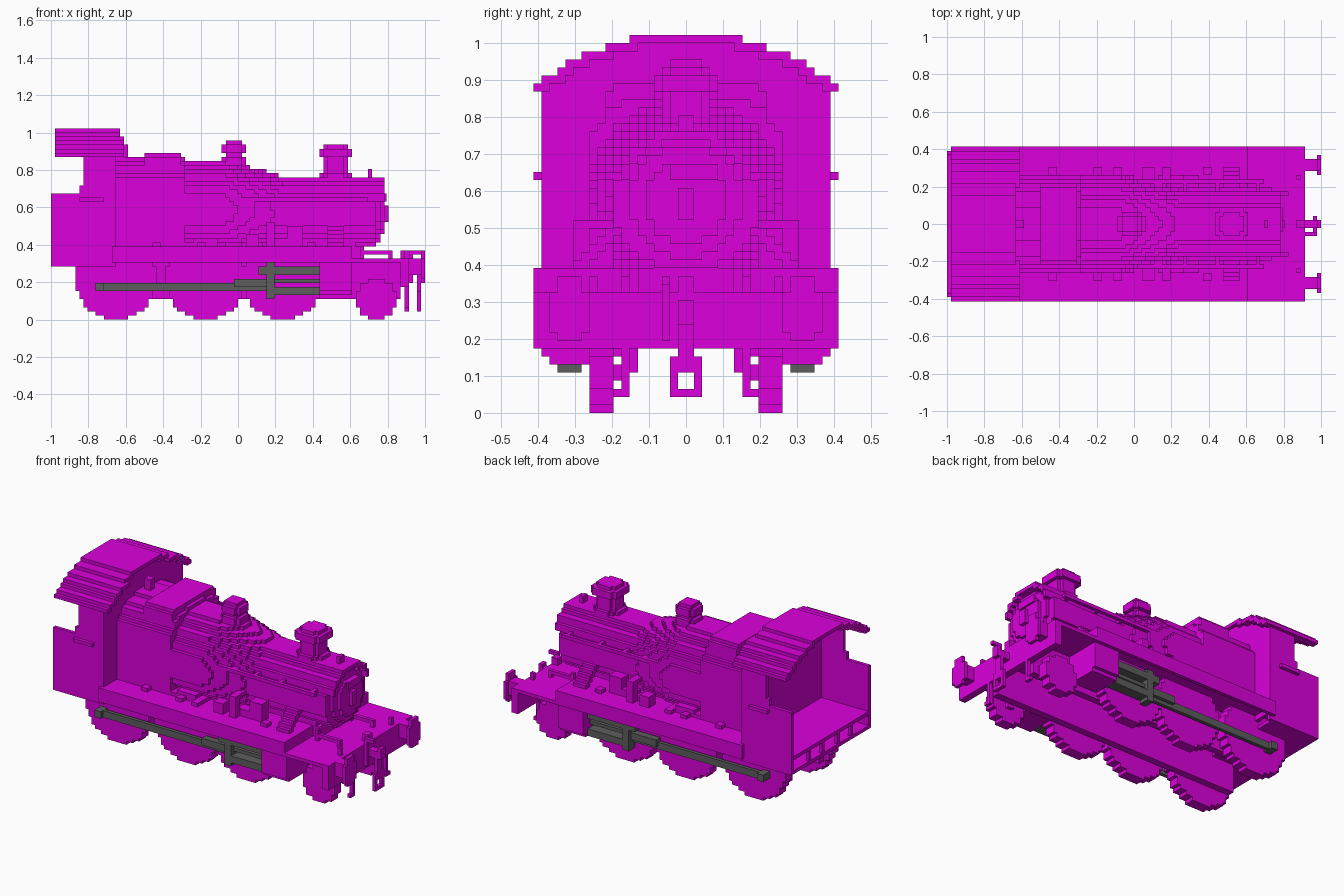
import bpy, bmesh, math

V = 2 / 92          # size of one block
MID = 46            # block column on x = 0

old = bpy.data.objects.get("Cube")
if old:
    bpy.data.objects.remove(old, do_unlink=True)


def material(name, color):
    m = bpy.data.materials.new(name)
    m.diffuse_color = (*color, 1)
    m.use_nodes = True
    m.node_tree.nodes["Principled BSDF"].inputs["Base Color"].default_value = (*color, 1)
    return m


MAGENTA = material("magenta", (0.71, 0.0, 0.71))
GREY = material("dark grey", (0.11, 0.11, 0.11))
AXES = [(1, 0, 0), (0, 1, 0), (0, 0, 1)]


def blocks(name, xs, ys, zs, inside, mat=MAGENTA):
    """Skin of all unit blocks whose centre passes the test, in the given ranges."""
    cells = {(x, y, z) for x in range(*xs) for y in range(*ys) for z in range(*zs)
             if inside(x + .5, y + .5, z + .5)}
    bm, corners = bmesh.new(), {}

    def vert(p):
        if p not in corners:
            corners[p] = bm.verts.new(((p[0] - MID) * V, p[1] * V, p[2] * V))
        return corners[p]

    for c in cells:
        for a in range(3):
            u, w = AXES[(a + 1) % 3], AXES[(a + 2) % 3]
            for s in (0, 1):
                step = AXES[a] if s else [-k for k in AXES[a]]
                if tuple(i + j for i, j in zip(c, step)) in cells:
                    continue
                o = [i + s * j for i, j in zip(c, AXES[a])]
                quad = [tuple(o[k] + i * u[k] + j * w[k] for k in range(3))
                        for i, j in ((0, 0), (1, 0), (1, 1), (0, 1))]
                bm.faces.new([vert(p) for p in (quad if s else quad[::-1])])
    bmesh.ops.dissolve_limit(bm, angle_limit=0.01, verts=bm.verts, edges=bm.edges)
    finish(name, bm, mat)


def finish(name, bm, mat):
    mesh = bpy.data.meshes.new(name)
    bm.to_mesh(mesh)
    bm.free()
    mesh.materials.append(mat)
    bpy.context.collection.objects.link(bpy.data.objects.new(name, mesh))


def box(name, x, y, z, mat=MAGENTA, both=False):
    """Plain box from ranges in blocks, optionally repeated on the other side."""
    for s in ((1, -1) if both else (1,)):
        bm = bmesh.new()
        bmesh.ops.create_cube(bm, size=1)
        for v in bm.verts:
            v.co = ((x[v.co.x > 0] - MID) * V, s * y[v.co.y > 0] * V, z[v.co.z > 0] * V)
        bmesh.ops.recalc_face_normals(bm, faces=bm.faces)
        finish(name + ("" if not both else "_left" if s > 0 else "_right"), bm, mat)


def pair(name, x, y, z, mat=MAGENTA):
    box(name, x, y, z, mat, True)


# Cab: roof arch, front wall, cut-out sides, floor and underside
ARCH = [19, 18, 16, 15, 13, 10, 7]


def roof(x, y, z):
    k = int(z) - 40
    inner = ARCH[k + 1] - 1 if k < 6 else 0
    return inner <= abs(y) <= ARCH[k] and x < (17 if k > 4 else 18)


blocks("cab_roof", (1, 18), (-19, 19), (40, 47), roof)
blocks("cab_front_wall", (15, 16), (-18, 18), (15, 46),
       lambda x, y, z: z < 40 or abs(y) < ARCH[int(z) - 39])
blocks("cab_sides", (0, 16), (-18, 18), (13, 40),
       lambda x, y, z: abs(y) > 17 and (z < 31 or x > 8 or (x > 7 and z < 33)))
pair("cab_handrail", (7, 13), (18, 19), (29, 30))
box("cab_floor", (0, 16), (-17, 17), (17, 18))
box("cab_underside", (0, 15), (-17, 17), (13, 14))
for i, y in enumerate((-10, -4, 3, 9)):
    box(f"rear_beam_post_{i}", (0, 1), (y, y + 1), (14, 17))
box("whistle", (17, 19), (-1, 1), (38, 43))

# Square-shouldered firebox, tapered boiler and smokebox
blocks("firebox", (16, 33), (-13, 13), (18, 40),
       lambda x, y, z: abs(y / 12.3) ** 3.2 + (max(z - 27, 0) / 12.6) ** 3.2 < 1)
blocks("firebox_cover", (23, 32), (-10, 10), (38, 41), lambda x, y, z: z < 40 or abs(y) < 9)


def boiler(x, y, z):
    t = min(max((x - 43) / 14, 0), 1)
    return math.hypot(y, z - (27 - .7 * t)) < 12.1 - 3.1 * t


blocks("boiler", (33, 79), (-13, 13), (18, 40), boiler)
box("boiler_cradle", (16, 75), (-6, 6), (17, 20))


def front(x, y, z):
    r = math.hypot(y, z - 26.3)
    return r < (9 if x < 80 else 7 if x < 81 else 5.2) or (x < 82 and 7.8 < r < 9 and z > 29)


blocks("smokebox_door", (79, 82), (-9, 9), (18, 36), front)
box("door_handle", (82, 83), (-1, 1), (24, 28))
box("door_hinge_bar", (82, 82.5), (-2, 4), (29, 31))
box("top_lamp_iron", (78, 79), (-1, 1), (34, 37))
pair("boiler_handrail", (45, 78), (10, 11), (29, 30))
for i, x in enumerate((58, 66, 76)):
    pair(f"handrail_post_{i}", (x, x + 1), (8, 10), (29, 30))


# Chimney and dome: stacked round layers
def stack(name, cx, layers):
    def inside(x, y, z):
        return any(a < z < b and math.hypot(x - cx, y) < r for a, b, r in layers)
    blocks(name, (cx - 5, cx + 5), (-5, 5), (32, 46), inside)


stack("chimney", 70, [(33, 36, 4), (35, 40, 3), (40, 42, 4.4), (42, 43, 3.4)])
stack("dome", 45, [(36, 40, 3), (39, 42, 2.3), (41, 43, 3.4), (43, 44, 2.3)])

# Running plate with valances, frames and front platform
box("running_plate", (15, 74), (-19, 19), (16.5, 18))
pair("valance", (15, 74), (18, 19), (14, 18))
box("plate_front_edge", (73, 74), (-19, 19), (14, 18))
box("saddle_step", (74, 76), (-6, 6), (15, 18))
pair("main_frame", (8, 74), (6, 8), (5, 17))
pair("front_frame", (74, 86), (6, 8), (5, 14))
box("front_platform", (74, 87), (-19, 19), (14, 15))
box("buffer_beam", (86, 88), (-19, 19), (8, 15))

# Pipes on the front platform
pair("platform_pipe", (77, 84), (7, 8), (16, 17))
pair("platform_pipe_front", (83, 84), (7, 8), (15, 16))
pair("platform_pipe_back", (76, 77), (7, 8), (15, 18))

# Wheels, kept below the cab floor
for i, (cx, r) in enumerate(((16, 10), (38, 10), (57, 10), (80, 5))):
    blocks(f"wheels_{i}", (cx - r, cx + r), (-12, 12), (0, 2 * r),
           lambda x, y, z: abs(y) > 9 and math.hypot(x - cx, z - r) < r + .1
           and (z < 17 or x > 16))
    pair(f"wheel_hub_{i}", (cx - 1, cx + 1), (8, 9), (r - 1, r + 1))

# Cylinders, slide bars and rods
blocks("cylinders", (66, 74), (-18, 18), (6, 17),
       lambda x, y, z: abs(y) > 8 and (z > 10 or math.hypot(abs(y) - 13, z - 10) < 5.2))
pair("upper_slide_bar", (51, 66), (13, 16), (11, 13), GREY)
pair("piston_rod", (52, 66), (14, 15), (9, 10), GREY)
pair("lower_slide_bar", (53, 66), (13, 16), (6, 8), GREY)
pair("slide_bar_bracket", (53, 55), (13, 16), (5, 14), GREY)
pair("crosshead", (45, 55), (13, 15), (8, 10), GREY)
pair("connecting_rod", (11, 53), (13, 14), (7, 9), GREY)
pair("rod_end", (11, 13), (12, 15), (7, 9), GREY)

# Fittings on the running plate
blocks("sloping_braces", (68, 72), (-16, 16), (18, 25),
       lambda x, y, z: 8 < abs(y) and 0 < 33 - z - abs(y) < 3)
pair("bracket_post", (53, 55), (12, 14), (18, 24))
pair("bracket_arm", (53, 55), (9, 14), (23, 24))
pair("valve_box", (58, 62), (9, 12), (18, 23))
pair("reverser_block", (48, 51), (11, 14), (18, 21))
for i, x in enumerate((25, 36, 41, 63)):
    pair(f"plate_block_{i}", (x, x + 2), (12, 14), (18, 19))

# Buffers, hoses and coupling
blocks("buffers", (87, 92), (-17, 17), (9, 17),
       lambda x, y, z: ((abs(abs(y) - 14.5) < 1.6 or (abs(abs(y) - 14.5) < 2.6 and 10 < z < 15))
                        if x > 91 else abs(abs(y) - 14.5) < 1.6 and 11 < z < 15))
pair("hose_drop", (87, 88), (7, 8), (3, 9))
pair("hose_end", (87, 88), (7, 9), (2, 3))
pair("lamp_iron", (86, 87), (11, 12), (15, 17))
box("centre_lamp_iron", (86, 88), (-1, 1), (15, 17))
box("vacuum_pipe", (88, 89), (-3, -2), (9, 16))
box("vacuum_pipe_end", (88, 91), (-3, -2), (16, 17))
box("drawhook", (88, 92), (-1, 1), (11, 13))
box("drawhook_tip", (91, 92), (-1, 1), (13, 14))
box("coupling_stem", (90, 91), (-1, 1), (6, 12))
blocks("coupling_link", (90, 91), (-2, 2), (2, 7),
       lambda x, y, z: abs(y) > 1 or z < 3 or z > 5)
